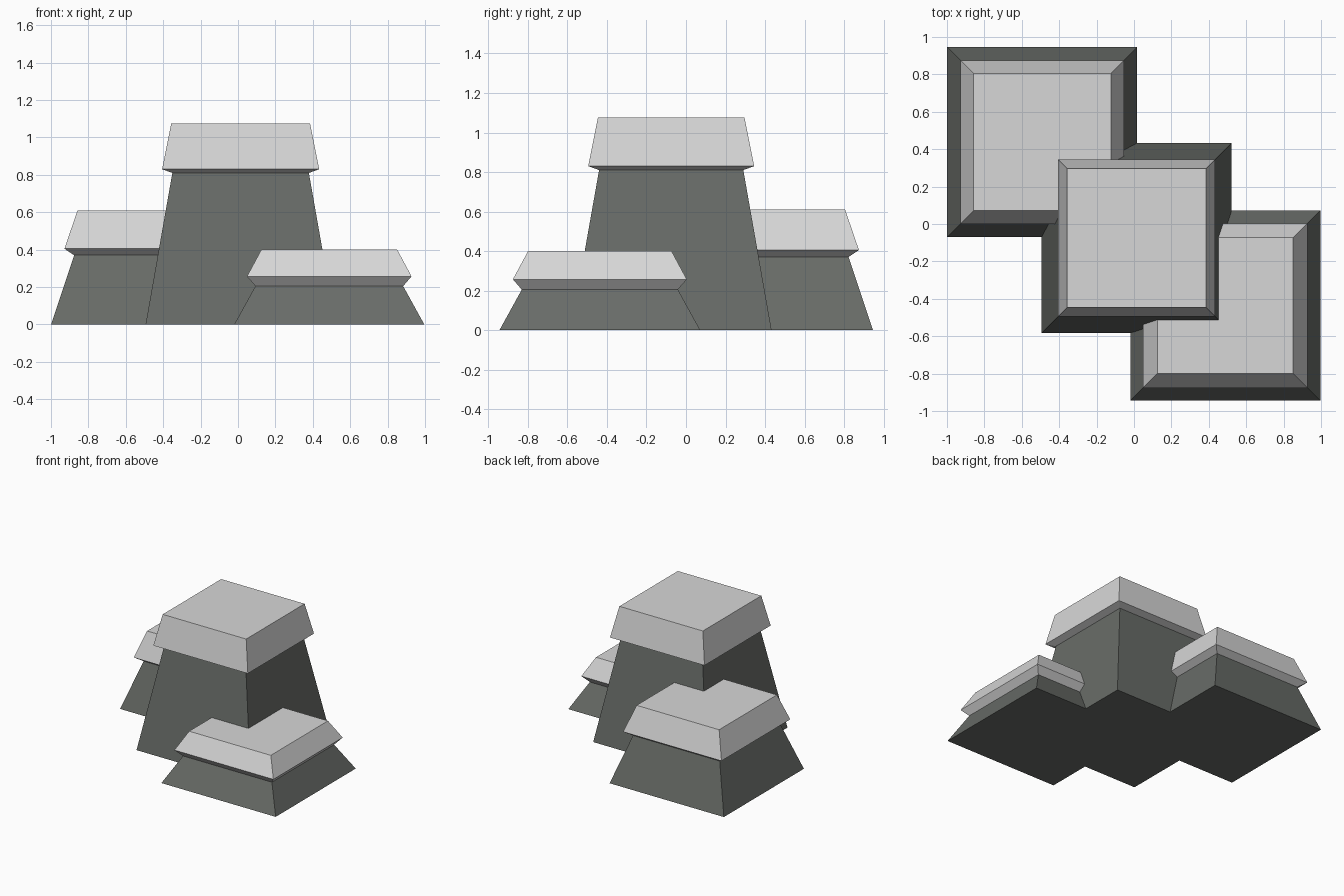
import bpy, bmesh

if "Cube" in bpy.data.objects:
    bpy.data.objects.remove(bpy.data.objects["Cube"])


def material(name, rgb):
    mat = bpy.data.materials.new(name)
    mat.diffuse_color = (*rgb, 1)
    mat.use_nodes = True
    mat.node_tree.nodes["Principled BSDF"].inputs["Base Color"].default_value = mat.diffuse_color
    return mat


STONE = material("dark stone", (0.14, 0.15, 0.138))
CAP = material("pale cap", (0.68, 0.68, 0.68))


def pillar(name, x, y, rings):
    """Square pillar lofted through (z, half width) rings; the first band is stone."""
    bm = bmesh.new()
    loops = [[bm.verts.new((x + sx * h, y + sy * h, z))
              for sx, sy in ((-1, -1), (1, -1), (1, 1), (-1, 1))]
             for z, h in rings]
    bm.faces.new(loops[0][::-1])
    for level, (low, high) in enumerate(zip(loops, loops[1:])):
        for i in range(4):
            j = (i + 1) % 4
            face = bm.faces.new((low[i], low[j], high[j], high[i]))
            face.material_index = 1 if level > 0 else 0
    bm.faces.new(loops[-1]).material_index = 1
    mesh = bpy.data.meshes.new(name)
    bm.to_mesh(mesh)
    bm.free()
    mesh.materials.append(STONE)
    mesh.materials.append(CAP)
    bpy.context.collection.objects.link(bpy.data.objects.new(name, mesh))


# rings: foot, neck, overhanging cap rim, cap top
pillar("tall_pillar", 0.014, -0.075,
       [(0, 0.508), (0.81, 0.365), (0.83, 0.42), (1.075, 0.371)])
pillar("medium_pillar", -0.491, 0.438,
       [(0, 0.508), (0.37, 0.385), (0.405, 0.437), (0.61, 0.367)])
pillar("low_pillar", 0.488, -0.436,
       [(0, 0.508), (0.205, 0.395), (0.257, 0.44), (0.40, 0.363)])
